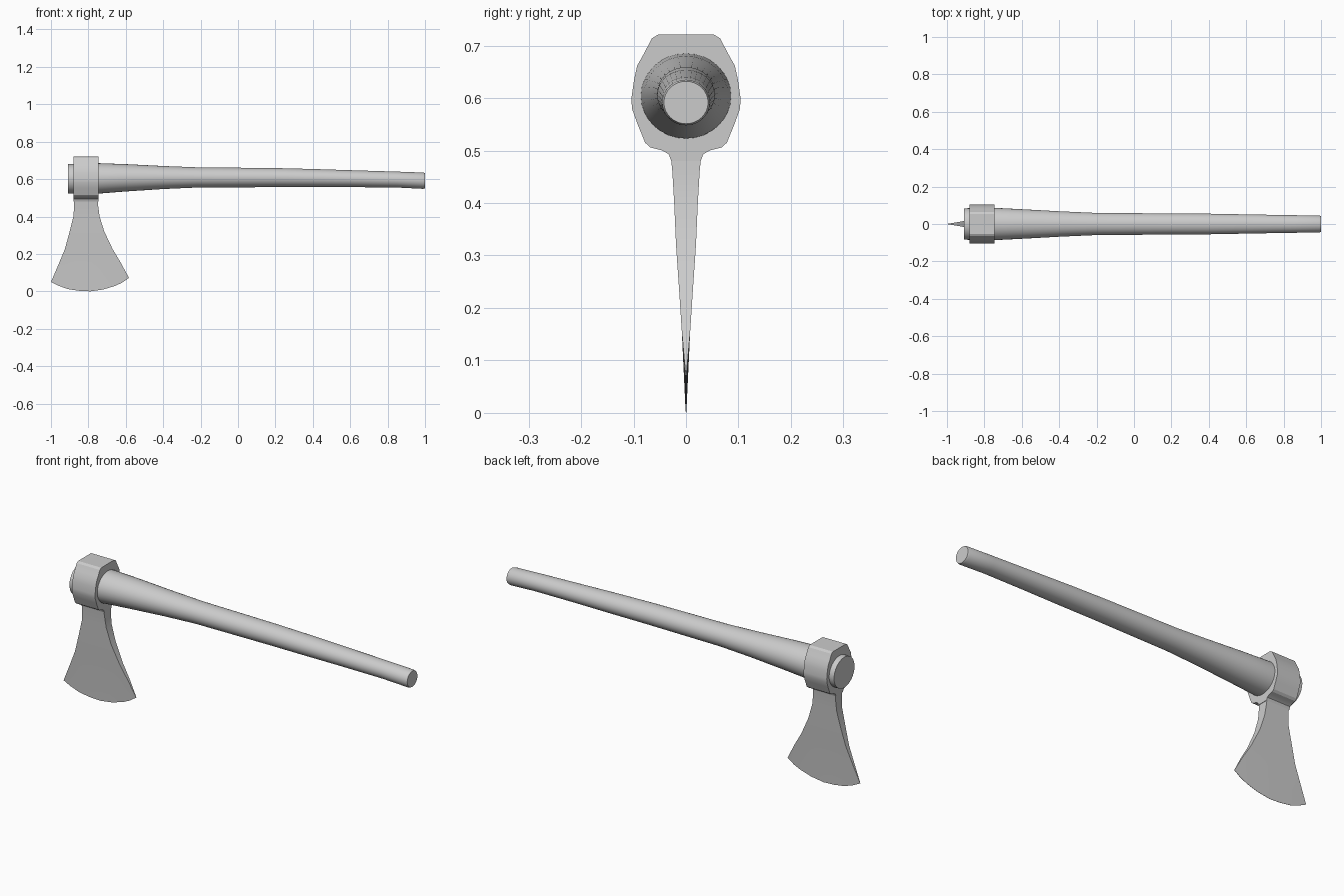
import bpy, math

if "Cube" in bpy.data.objects:
    bpy.data.objects.remove(bpy.data.objects["Cube"])

steel = bpy.data.materials.new("light_grey")
steel.diffuse_color = (0.6, 0.6, 0.6, 1)
steel.use_nodes = True
steel.node_tree.nodes["Principled BSDF"].inputs["Base Color"].default_value = steel.diffuse_color


def make(name, verts, faces, angle):
    me = bpy.data.meshes.new(name)
    me.from_pydata(verts, [], faces)
    me.materials.append(steel)
    ob = bpy.data.objects.new(name, me)
    bpy.context.collection.objects.link(ob)
    bpy.ops.object.select_all(action='DESELECT')
    ob.select_set(True)
    bpy.context.view_layer.objects.active = ob
    bpy.ops.object.mode_set(mode='EDIT')
    bpy.ops.mesh.select_all(action='SELECT')
    bpy.ops.mesh.normals_make_consistent(inside=False)
    bpy.ops.object.mode_set(mode='OBJECT')
    bpy.ops.object.shade_smooth_by_angle(angle=math.radians(angle))
    return ob


def loft(name, rings, angle):
    """Skin equal closed rings and cap both ends."""
    n = len(rings[0])
    verts = [v for r in rings for v in r]
    faces = [(k * n + i, k * n + (i + 1) % n, (k + 1) * n + (i + 1) % n, (k + 1) * n + i)
             for k in range(len(rings) - 1) for i in range(n)]
    faces += [tuple(range(n)), tuple(range(len(verts) - n, len(verts)))]
    return make(name, verts, faces, angle)


# Handle: round sections along x (x, bottom z, top z, half width)
sections = [(-0.908, 0.522, 0.68, 0.084), (-0.74, 0.523, 0.685, 0.086),
            (-0.6, 0.534, 0.68, 0.079), (-0.4, 0.547, 0.67, 0.068),
            (-0.22, 0.555, 0.663, 0.06), (0.2, 0.557, 0.659, 0.056),
            (0.4, 0.557, 0.654, 0.055), (0.62, 0.557, 0.647, 0.051),
            (0.85, 0.555, 0.64, 0.047), (0.99, 0.548, 0.635, 0.0455),
            (1.0, 0.551, 0.632, 0.042)]
N = 32
loft("handle", [[(x, w * math.cos(2 * math.pi * i / N),
                  (a + b) / 2 + (b - a) / 2 * math.sin(2 * math.pi * i / N))
                 for i in range(N)] for x, a, b, w in sections], 35)

# Head socket: mirrored y-z profile, extruded along x
half = [(0.028, 0.48), (0.033, 0.493), (0.045, 0.5), (0.068, 0.506), (0.078, 0.515),
        (0.093, 0.552), (0.103, 0.58), (0.104, 0.6), (0.099, 0.635), (0.093, 0.662),
        (0.08, 0.685), (0.065, 0.714), (0.053, 0.721)]
profile = half + [(-y, z) for y, z in reversed(half)]
loft("head_socket", [[(x, y, z) for y, z in profile] for x in (-0.88, -0.747)], 25)

# Blade: flared rows (z, left x, right x, half thickness) ending in a curved edge
rows = [(0.5, -0.877, -0.75, 0.03), (0.46, -0.876, -0.748, 0.026),
        (0.4, -0.88, -0.74, 0.0225), (0.32, -0.9, -0.715, 0.019),
        (0.225, -0.926, -0.67, 0.0125), (0.155, -0.955, -0.628, 0.008)]
edge = [(-1.0, 0.05), (-0.96, 0.03), (-0.91, 0.012), (-0.85, 0.003), (-0.79, 0.0),
        (-0.72, 0.01), (-0.66, 0.028), (-0.62, 0.046), (-0.583, 0.072)]
C = len(edge)
rings = []
for z, xl, xr, t in rows:
    xs = [xl + (xr - xl) * i / (C - 1) for i in range(C)]
    rings.append([(x, -t, z) for x in xs] + [(x, t, z) for x in reversed(xs)])
rings.append([(x, -0.0006, z) for x, z in edge] + [(x, 0.0006, z) for x, z in reversed(edge)])
loft("blade", rings, 25)
